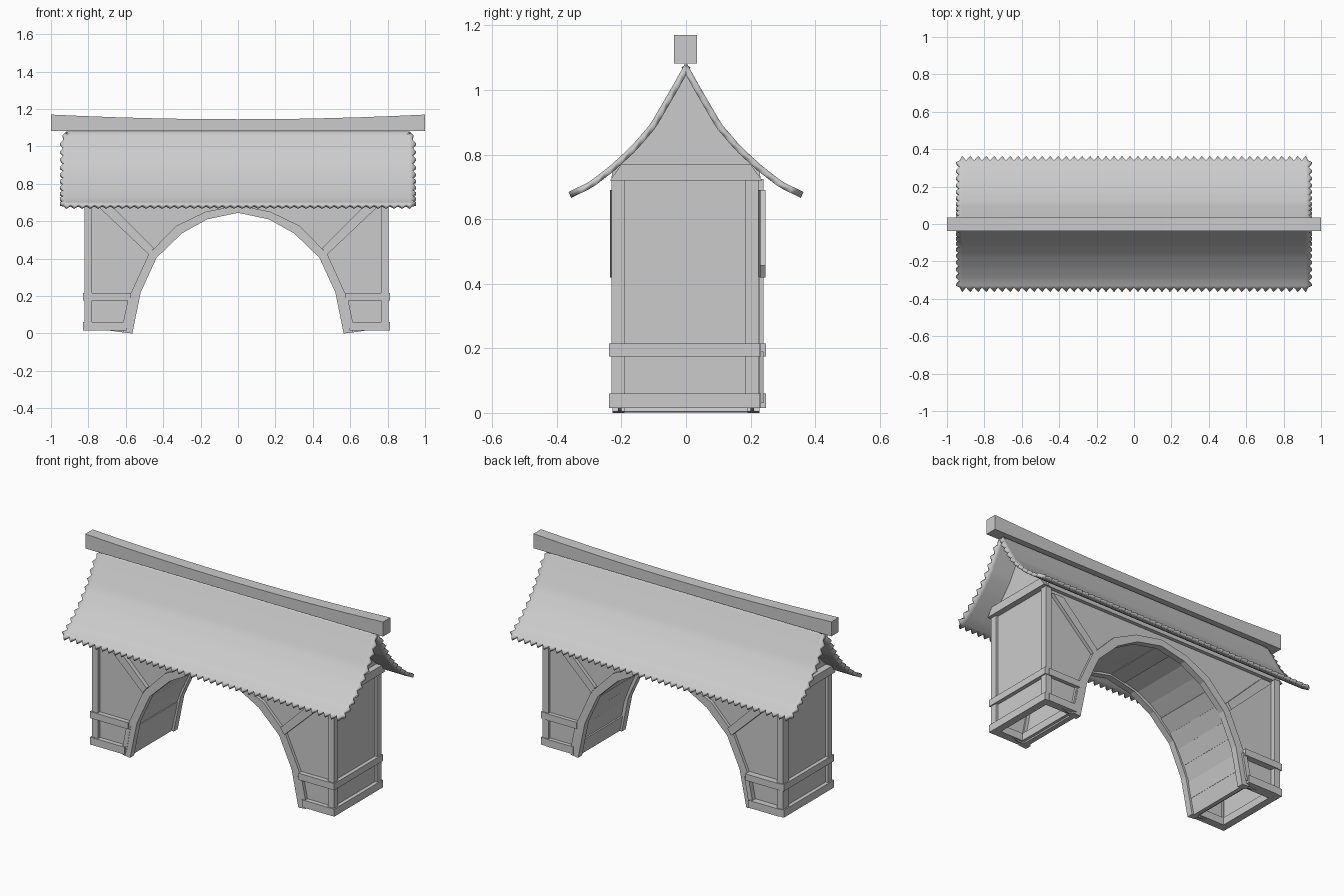
import bpy, bmesh, random
from mathutils import Vector

random.seed(4)
cube = bpy.data.objects.get("Cube")
if cube:
    bpy.data.objects.remove(cube, do_unlink=True)

grey = bpy.data.materials.new("plain_grey")
grey.use_nodes = True
grey.diffuse_color = (0.6, 0.6, 0.6, 1)
grey.node_tree.nodes["Principled BSDF"].inputs["Base Color"].default_value = (0.6, 0.6, 0.6, 1)


def finish(bm, name):
    bmesh.ops.recalc_face_normals(bm, faces=bm.faces)
    mesh = bpy.data.meshes.new(name)
    bm.to_mesh(mesh)
    bm.free()
    mesh.materials.append(grey)
    obj = bpy.data.objects.new(name, mesh)
    bpy.context.collection.objects.link(obj)
    return obj


def prism(name, points, start, end, axis="y"):
    """Extrude an (x, z) outline along y, or a (y, z) outline along x."""
    def place(p, d):
        return (p[0], d, p[1]) if axis == "y" else (d, p[0], p[1])
    bm = bmesh.new()
    a = [bm.verts.new(place(p, start)) for p in points]
    b = [bm.verts.new(place(p, end)) for p in points]
    bm.faces.new(a)
    bm.faces.new(b[::-1])
    for i in range(len(a)):
        j = (i + 1) % len(a)
        bm.faces.new((a[i], b[i], b[j], a[j]))
    return finish(bm, name)


def box(name, x0, x1, y0, y1, z0, z1):
    return prism(name, [(x0, z0), (x1, z0), (x1, z1), (x0, z1)], y0, y1)


def mirrored(half):
    """Complete a half outline that ends on the centre line."""
    return [(-x, z) for x, z in half] + [p for p in half[-2::-1]]


def resample(points, count):
    pts = [Vector(p) for p in points]
    lengths = [(b - a).length for a, b in zip(pts, pts[1:])]
    result = []
    for i in range(count + 1):
        d, k = sum(lengths) * i / count, 0
        while k < len(lengths) - 1 and d > lengths[k]:
            d -= lengths[k]
            k += 1
        result.append(pts[k].lerp(pts[k + 1], d / lengths[k]))
    return result


# Ridge beam with a sagging top
top = [(x / 6, 1.145 + 0.025 * (x / 6) ** 2) for x in range(-6, 7)]
prism("ridge_beam", top + [(1, 1.082), (-1, 1.082)], -0.037, 0.034)

# Curved roof slopes with saw-tooth eaves and verges
slope = [(0.004, 1.08), (0.04, 1.015), (0.11, 0.895), (0.17, 0.825),
         (0.235, 0.765), (0.30, 0.715), (0.352, 0.69)]
rows, columns = 22, 88
for side, name in ((-1, "front_roof"), (1, "back_roof")):
    bm = bmesh.new()
    grid = []
    for r, (y, z) in enumerate(resample(slope, rows)):
        line = []
        for c in range(columns + 1):
            x = -0.94 + 1.88 * c / columns
            if c in (0, columns):
                x += (0.012 if r % 2 else -0.008) * (1 if c else -1)
                if r < 2:
                    x *= 0.985
            tooth = (0.012 if c % 2 else -0.012) if r == rows else 0
            line.append(bm.verts.new((x, side * (y + tooth), z - tooth * 0.5)))
        grid.append(line)
    for a, b in zip(grid, grid[1:]):
        for c in range(columns):
            bm.faces.new((a[c], a[c + 1], b[c + 1], b[c]))
    roof = finish(bm, name)
    # Faces must look upward so the thickness goes below
    if sum(p.normal.z for p in roof.data.polygons) < 0:
        roof.data.flip_normals()
    thick = roof.modifiers.new("thickness", "SOLIDIFY")
    thick.thickness = 0.02
    thick.offset = -1
    bpy.ops.object.select_all(action="DESELECT")
    roof.select_set(True)
    bpy.context.view_layer.objects.active = roof
    bpy.ops.object.shade_smooth_by_angle(angle=0.5)

# Gable body under the roof and tie beams at both ends
gable = mirrored([(0.232, 0.72), (0.228, 0.748), (0.16, 0.81), (0.1, 0.88),
                  (0.035, 0.99), (0, 1.055)])
prism("gable_body", gable, -0.8, 0.79, "x")
tie = [(-0.235, 0.72), (0.235, 0.72), (0.2, 0.77), (-0.2, 0.77)]
prism("right_tie_beam", tie, -0.84, -0.79, "x")
prism("left_tie_beam", tie, 0.78, 0.825, "x")

# Arch rims on both faces
inner = mirrored([(0.565, 0), (0.52, 0.22), (0.435, 0.405), (0.3, 0.535),
                  (0.165, 0.61), (0, 0.645)])
outer = mirrored([(0.615, 0.005), (0.575, 0.21), (0.477, 0.425), (0.33, 0.575),
                  (0.175, 0.65), (0, 0.685)])
for name, y0, y1 in (("front_arch_rim", -0.228, -0.19), ("back_arch_rim", 0.19, 0.228)):
    prism(name, inner + outer[::-1], y0, y1)

# Boards lining the arch, each set at a slightly different depth
fine_in = resample(inner, 20)
fine_out = resample(outer, 20)
for i in range(20):
    f = random.uniform(0.2, 0.45)
    quad = [fine_in[i].lerp(fine_out[i], f), fine_in[i + 1].lerp(fine_out[i + 1], f),
            fine_in[i + 1].lerp(fine_out[i + 1], 0.8), fine_in[i].lerp(fine_out[i], 0.8)]
    prism("arch_board", quad, -0.205, 0.205)

# Face walls with the arch cut out of their outline
wall = [(-0.8, 0.03), (-0.8, 0.735), (0.79, 0.735), (0.79, 0.03)]
wall += [tuple(p.lerp(q, 0.7)) for p, q in zip(map(Vector, inner[::-1]), map(Vector, outer[::-1]))]
for name, y0, y1 in (("front_wall", -0.21, -0.2), ("back_wall", 0.2, 0.21)):
    prism(name, wall, y0, y1)

# Legs: corner posts, rails, end panels and braces
for word, s, xo, back in (("right", -1, 0.82, 0.24), ("left", 1, 0.805, 0.225)):
    def span(a, b):
        return sorted((s * a, s * b))

    box(word + "_end_panel", *span(xo - 0.03, xo - 0.015), -0.2, 0.2, 0.03, 0.73)
    for face, y0, y1 in (("front", -0.23, -0.19), ("back", 0.185, back)):
        tag = word + "_" + face
        box(tag + "_post", *span(xo - 0.04, xo), y0, y1, 0.015, 0.725)
        d = 0.008
        box(tag + "_middle_rail", *span(xo - 0.02, 0.572), y0 - d * (y0 < 0),
            y1 + d * (y0 > 0), 0.175, 0.215)
        box(tag + "_base_rail", *span(xo - 0.02, 0.595), y0 - d * (y0 < 0),
            y1 + d * (y0 > 0), 0.015, 0.06)
        brace = [(0.76, 0.69), (0.475, 0.42), (0.45, 0.457), (0.685, 0.69)]
        prism(tag + "_brace", [(s * x, z) for x, z in brace],
              y0 - 0.006 if y0 < 0 else 0.2, -0.2 if y0 < 0 else back + 0.006)
        stud = [(0.62, 0.03), (0.587, 0.19), (0.56, 0.19), (0.59, 0.03)]
        prism(tag + "_stud", [(s * x, z) for x, z in stud], y0, y1)
    for rail, z0, z1 in (("middle", 0.175, 0.215), ("base", 0.015, 0.06)):
        box(word + "_end_" + rail + "_rail", *span(xo - 0.035, xo + 0.008),
            -0.238, back + 0.004, z0, z1)
    box(word + "_inner_base_rail", *span(0.585, 0.62), -0.2, 0.2, 0.015, 0.06)
